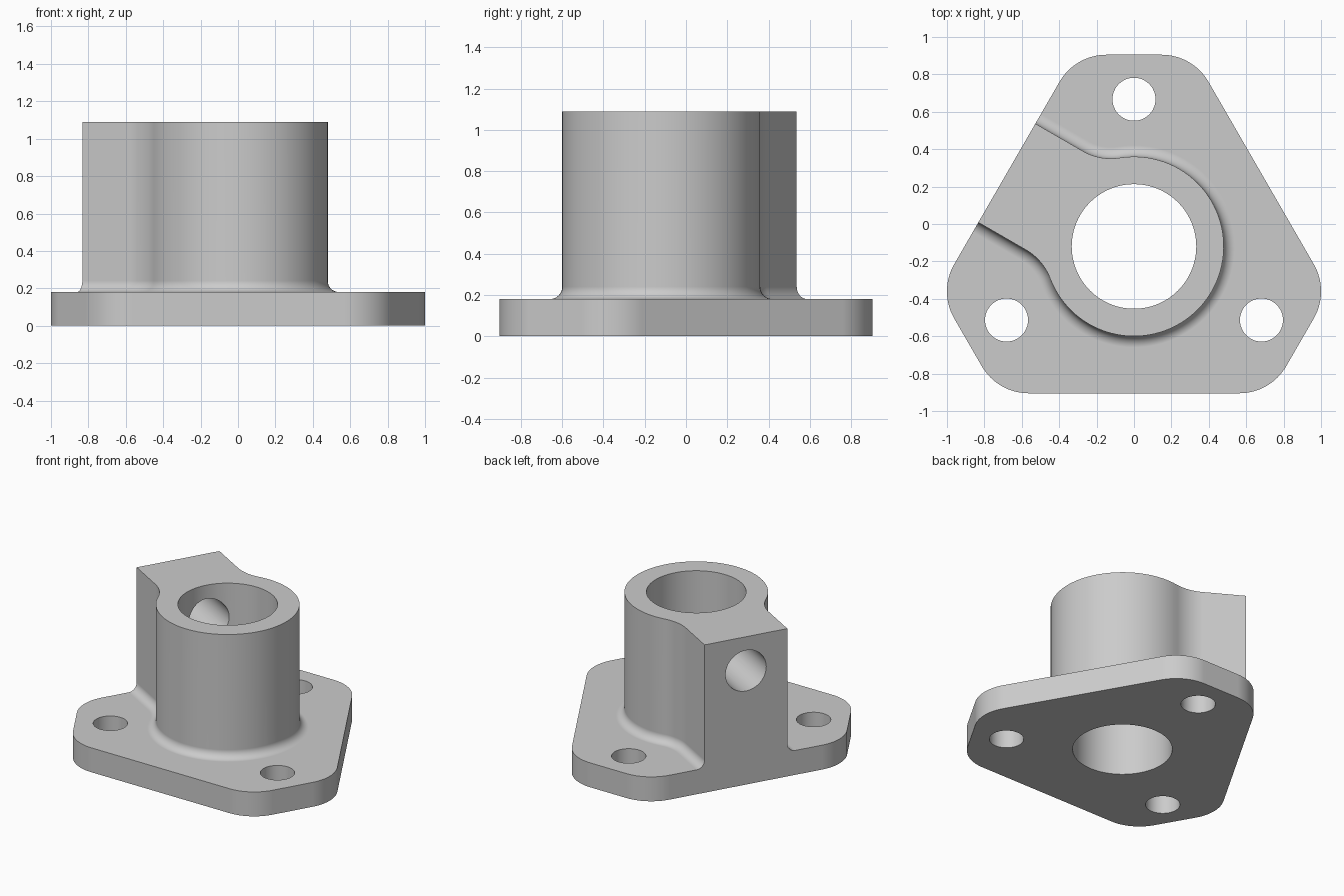
import bpy, bmesh, math
from math import sin, cos, pi, radians
from mathutils import Matrix, Vector

if "Cube" in bpy.data.objects:
    bpy.data.objects.remove(bpy.data.objects["Cube"])

AXIS = Vector((0, -0.12, 0))          # bore axis
HEIGHT, PLATE = 1.09, 0.18            # overall height, flange thickness
FLAT, TIP, CORNER = 0.785, 1.025, 0.29  # flange side distances, corner radius
BOSS, ARM, BLEND, FILLET = 0.48, 0.305, 0.3, 0.06
ARM_TURN = Matrix.Rotation(radians(150), 4, 'Z')

metal = bpy.data.materials.new("grey metal")
metal.use_nodes = True
grey = (0.6, 0.6, 0.6, 1)
metal.diffuse_color = grey
metal.node_tree.nodes["Principled BSDF"].inputs["Base Color"].default_value = grey


def arc(cx, cy, r, a0, a1, n):
    return [(cx + r * cos(a0 + (a1 - a0) * i / n),
             cy + r * sin(a0 + (a1 - a0) * i / n)) for i in range(n + 1)]


def loft(name, rings, matrix):
    """Closed solid through a stack of (outline, z) rings."""
    bm = bmesh.new()
    rows = [[bm.verts.new((x, y, z)) for x, y in pts] for pts, z in rings]
    for low, high in zip(rows, rows[1:]):
        n = len(low)
        for i in range(n):
            j = (i + 1) % n
            bm.faces.new((low[i], low[j], high[j], high[i]))
    bm.faces.new(rows[0][::-1])
    bm.faces.new(rows[-1])
    bm.transform(matrix)
    mesh = bpy.data.meshes.new(name)
    bm.to_mesh(mesh)
    bm.free()
    mesh.materials.append(metal)
    obj = bpy.data.objects.new(name, mesh)
    bpy.context.collection.objects.link(obj)
    return obj


def cylinder(name, r, z0, z1, matrix, n=64):
    ring = arc(0, 0, r, 0, 2 * pi, n)[:-1]
    return loft(name, [(ring, z0), (ring, z1)], matrix)


def combine(target, tool, operation):
    mod = target.modifiers.new(operation, 'BOOLEAN')
    mod.operation, mod.solver, mod.object = operation, 'EXACT', tool
    bpy.context.view_layer.objects.active = target
    bpy.ops.object.modifier_apply(modifier=mod.name)
    bpy.data.objects.remove(tool)


def flange_outline():
    """Truncated triangle with six rounded corners."""
    half = (FLAT - TIP / 2) / cos(pi / 6)
    pts = []
    for k in range(3):
        for side in (1, -1):
            # each corner centre is inset from its two adjacent sides
            corner = Vector((side * half, TIP))
            inward = Vector((-side * sin(pi / 6), -cos(pi / 6)))
            c = corner + inward * CORNER / cos(pi / 6)
            c.rotate(Matrix.Rotation(k * 2 * pi / 3, 2))
            mid = pi / 2 - side * pi / 6 + k * 2 * pi / 3
            pts += arc(c.x, c.y, CORNER, mid - pi / 6, mid + pi / 6, 16)
    return pts


def boss_outline(d):
    """Round boss blended into a straight arm, offset outwards by d."""
    uc = math.sqrt((BOSS + BLEND) ** 2 - (ARM + BLEND) ** 2)
    a = math.atan2(ARM + BLEND, uc)
    upper = [(1.1, ARM + d)] + arc(uc, ARM + BLEND, BLEND - d, -pi / 2, a - pi, 14)
    lower = [(u, -v) for u, v in reversed(upper)]
    return upper + arc(0, 0, BOSS + d, a, 2 * pi - a, 72)[1:-1] + lower


# Boss and arm with a rounded foot
at_axis = Matrix.Translation(AXIS)
rings = [(boss_outline(FILLET), PLATE / 2)]
for i in range(9):
    t = i / 8 * pi / 2
    rings.append((boss_outline(FILLET * (1 - sin(t))), PLATE + FILLET * (1 - cos(t))))
rings.append((boss_outline(0), HEIGHT))
housing = loft("flanged_housing", rings, at_axis @ ARM_TURN)

# Mounting plate, then trim plate and arm to the flange outline
square = [(-2, -2), (2, -2), (2, 2), (-2, 2)]
combine(housing, loft("plate", [(square, 0), (square, PLATE)], at_axis), 'UNION')
outline = flange_outline()
combine(housing, loft("trim", [(outline, -0.2), (outline, 1.4)], at_axis), 'INTERSECT')

# Main bore and three bolt holes
combine(housing, cylinder("bore", 0.333, -0.2, 1.4, at_axis, 96), 'DIFFERENCE')
for k in range(3):
    spot = at_axis @ Matrix.Rotation(k * 2 * pi / 3, 4, 'Z') @ Matrix.Translation((0, 0.787, 0))
    combine(housing, cylinder("bolt_hole", 0.115, -0.2, 0.5, spot, 48), 'DIFFERENCE')

# Cross hole through the arm into the bore
cross = Matrix.Translation(AXIS + Vector((0, 0, 0.84))) @ ARM_TURN @ Matrix.Rotation(pi / 2, 4, 'Y')
combine(housing, cylinder("cross_hole", 0.15, 0, 1.2, cross, 48), 'DIFFERENCE')

# Smooth rounds with crisp machined edges
bpy.ops.object.select_all(action='DESELECT')
housing.select_set(True)
bpy.context.view_layer.objects.active = housing
bpy.ops.object.shade_smooth_by_angle(angle=radians(30))
weighted = housing.modifiers.new("even shading", 'WEIGHTED_NORMAL')
weighted.keep_sharp = True
